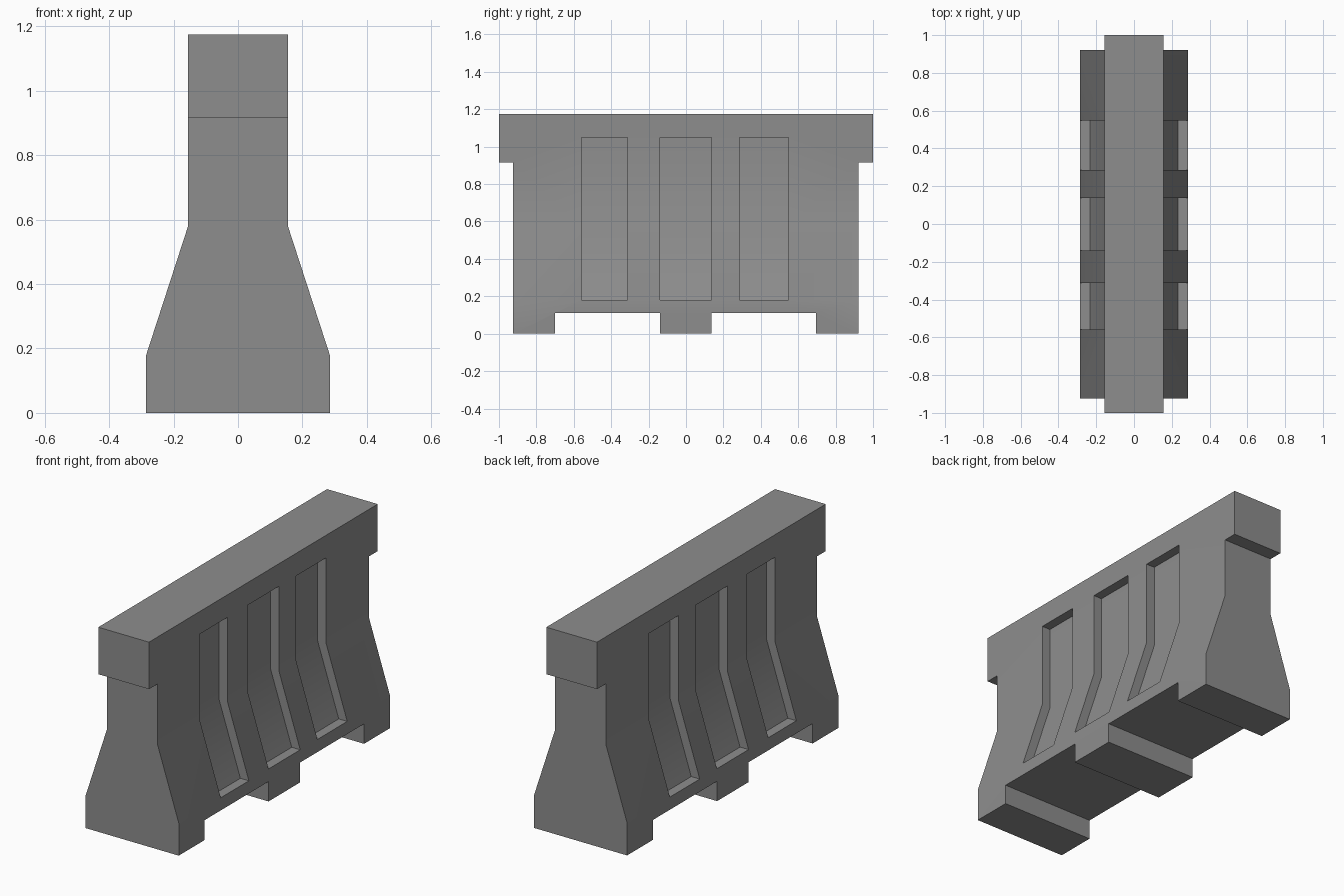
import bpy
import bmesh

if "Cube" in bpy.data.objects:
    bpy.data.objects.remove(bpy.data.objects["Cube"], do_unlink=True)

# Concrete material
concrete = bpy.data.materials.new("concrete_grey")
concrete.use_nodes = True
GREY = (0.27, 0.27, 0.27, 1)
concrete.diffuse_color = GREY
concrete.node_tree.nodes["Principled BSDF"].inputs["Base Color"].default_value = GREY

# Main dimensions
BASE, NECK = 0.285, 0.155          # half widths
SLOPE_LOW, SLOPE_HIGH = 0.18, 0.58
TOP, BEAM_BOTTOM = 1.175, 0.915
RECESS_TOP, DEPTH = 1.05, 0.052
FOOT_HEIGHT = 0.11


def extrude_profile(name, profile, y0, y1):
    """Sweep an x-z outline along y into a closed prism."""
    bm = bmesh.new()
    face = bm.faces.new([bm.verts.new((x, y0, z)) for x, z in profile])
    swept = bmesh.ops.extrude_face_region(bm, geom=[face])["geom"]
    verts = [v for v in swept if isinstance(v, bmesh.types.BMVert)]
    bmesh.ops.translate(bm, verts=verts, vec=(0, y1 - y0, 0))
    bmesh.ops.recalc_face_normals(bm, faces=bm.faces)
    mesh = bpy.data.meshes.new(name)
    bm.to_mesh(mesh)
    bm.free()
    mesh.materials.append(concrete)
    obj = bpy.data.objects.new(name, mesh)
    bpy.context.collection.objects.link(obj)
    return obj


def rectangle(half_width, z0, z1):
    return [(-half_width, z0), (half_width, z0), (half_width, z1), (-half_width, z1)]


# Barrier body: flared outline swept over the full length
half = [(BASE, 0), (BASE, SLOPE_LOW), (NECK, SLOPE_HIGH), (NECK, TOP)]
barrier = extrude_profile("barrier", half + [(-x, z) for x, z in reversed(half)], -1, 1)
cutters = []

# Ends set back below the top beam
for y0, y1 in ((-1.1, -0.925), (0.922, 1.1)):
    cutters.append(extrude_profile("end_cutter", rectangle(0.5, -0.1, BEAM_BOTTOM), y0, y1))

# Openings between the three feet
for y0, y1 in ((-0.7, -0.14), (0.135, 0.695)):
    cutters.append(extrude_profile("foot_gap_cutter", rectangle(0.5, -0.1, FOOT_HEIGHT), y0, y1))

# Three recessed panels on each side, following the flare
panel = [(BASE - DEPTH, SLOPE_LOW), (0.5, SLOPE_LOW), (0.5, RECESS_TOP),
         (NECK - DEPTH, RECESS_TOP), (NECK - DEPTH, SLOPE_HIGH)]
for side in (1, -1):
    for y0, y1 in ((-0.558, -0.312), (-0.14, 0.137), (0.287, 0.548)):
        cutters.append(extrude_profile("panel_cutter", [(side * x, z) for x, z in panel], y0, y1))

# Cut, then discard the helpers
bpy.ops.object.select_all(action="DESELECT")
bpy.context.view_layer.objects.active = barrier
barrier.select_set(True)
for cutter in cutters:
    cutter.hide_render = True
    cut = barrier.modifiers.new("cut", "BOOLEAN")
    cut.operation = "DIFFERENCE"
    cut.solver = "EXACT"
    cut.object = cutter
    bpy.ops.object.modifier_apply(modifier=cut.name)
    bpy.data.objects.remove(cutter, do_unlink=True)

bpy.ops.object.shade_smooth_by_angle()
